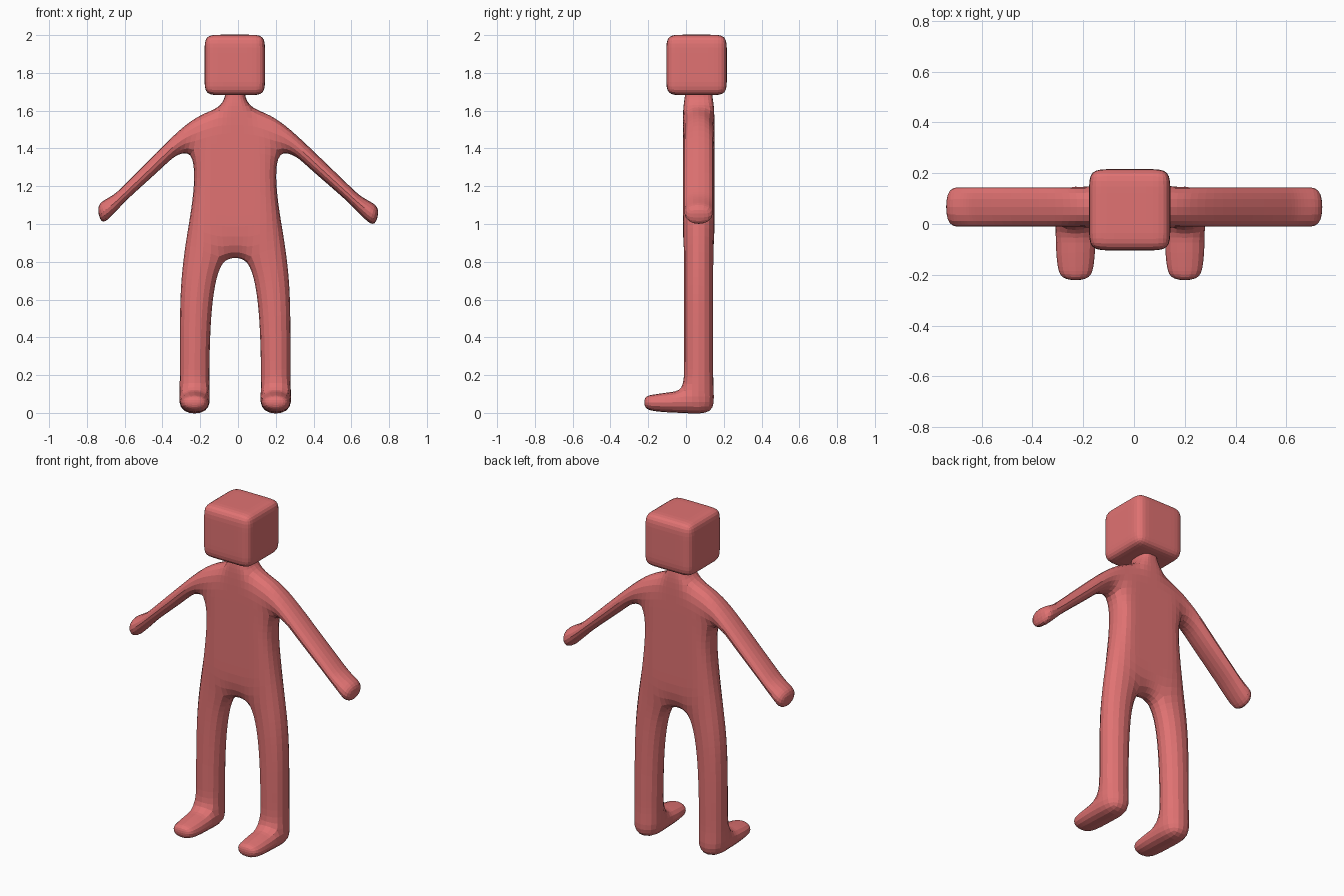
import bpy, bmesh
from mathutils import Vector

if "Cube" in bpy.data.objects:
    bpy.data.objects.remove(bpy.data.objects["Cube"])

CX, CY, HALF = -0.015, 0.067, 0.084   # body centre line and half thickness

skin = bpy.data.materials.new("coral_skin")
skin.diffuse_color = (0.75, 0.17, 0.17, 1)
skin.use_nodes = True
skin.node_tree.nodes["Principled BSDF"].inputs["Base Color"].default_value = skin.diffuse_color


def finish(bm, name):
    bmesh.ops.recalc_face_normals(bm, faces=bm.faces[:])
    mesh = bpy.data.meshes.new(name)
    bm.to_mesh(mesh)
    bm.free()
    mesh.materials.append(skin)
    ob = bpy.data.objects.new(name, mesh)
    bpy.context.collection.objects.link(ob)
    sub = ob.modifiers.new("rounding", 'SUBSURF')
    sub.levels = sub.render_levels = 2
    return ob


# Half outline in strips of point pairs (distance from centre line, height)
leg = [((0.13, -0.005), (0.30, -0.005)), ((0.13, 0.12), (0.30, 0.12)),
       ((0.13, 0.25), (0.30, 0.25)), ((0.123, 0.50), (0.30, 0.55)),
       ((0.10, 0.69), (0.293, 0.72)), ((0.062, 0.80), (0.272, 0.90))]
mid_top = [leg[-1], ((0.10, 1.05), (0.238, 1.07)), ((0.10, 1.25), (0.216, 1.25)),
           ((0.095, 1.43), (0.232, 1.385)), ((0.085, 1.62), (0.18, 1.59))]
centre = [((0, 0.815), mid_top[0][0]), ((0, 1.05), mid_top[1][0]),
          ((0, 1.25), mid_top[2][0]), ((0, 1.43), mid_top[3][0]),
          ((0, 1.625), mid_top[4][0]), ((0, 1.67), (0.052, 1.67)),
          ((0, 1.73), (0.056, 1.73))]
arm = [(mid_top[4][1], mid_top[3][1]), ((0.285, 1.515), (0.325, 1.355)),
       ((0.433, 1.367), (0.372, 1.305)), ((0.60, 1.198), (0.55, 1.147)),
       ((0.635, 1.163), (0.597, 1.10)), ((0.685, 1.135), (0.655, 1.035)),
       ((0.74, 1.105), (0.712, 0.982))]

# Body: flat sheet of quads, thickened, with feet pulled forward
bm = bmesh.new()
points = {}


def vert(p, side):
    u, z = p
    key = (round(u, 4), round(z, 4), side if u else 0)
    if key not in points:
        reach = max(0, (u - 0.3) / 0.4) if side > 0 and z > 0.95 else 0
        points[key] = bm.verts.new((CX + side * u + 0.03 * reach,
                                    CY - HALF, z - 0.012 * reach))
    return points[key]


feet = []
for side in (-1, 1):
    for strip in (leg, mid_top, centre, arm):
        for i, (a, b) in enumerate(zip(strip, strip[1:])):
            f = bm.faces.new([vert(p, side) for p in (a[0], a[1], b[1], b[0])])
            if strip is leg and i == 0:
                feet.append(f)

# Thicken: copy of the sheet behind, joined by side walls
front = bm.faces[:]
edges = [e for e in bm.edges if e.is_boundary]
back = {v: bm.verts.new(v.co + Vector((0, 2 * HALF, 0))) for v in bm.verts[:]}
for f in front:
    bm.faces.new([back[v] for v in reversed(f.verts)])
for e in edges:
    a, b = e.verts
    bm.faces.new((a, b, back[b], back[a]))
bmesh.ops.recalc_face_normals(bm, faces=bm.faces[:])

# Feet: (y, sole height, top height, width factor)
for face in feet:
    mid_x = face.calc_center_median().x
    for y, low, high, width in ((-0.09, -0.003, 0.115, 1.0),
                                (-0.175, 0.005, 0.10, 0.92),
                                (-0.225, 0.02, 0.092, 0.68)):
        face = bmesh.ops.extrude_discrete_faces(bm, faces=[face])["faces"][0]
        zc = face.calc_center_median().z
        for v in face.verts:
            v.co = (mid_x + (0.085 if v.co.x > mid_x else -0.085) * width,
                    y, high if v.co.z > zc else low)

# Heels sharpened, neck slimmed
for v in bm.verts:
    if v.co.z < 0.01 and v.co.y > CY:
        v.co.y += 0.012
        v.co.z -= 0.012
    if v.co.z > 1.64:
        v.co.y = CY + (v.co.y - CY) * 0.85
finish(bm, "body")

# Head: rounded block, three cells along each side
bm = bmesh.new()
bmesh.ops.create_cube(bm, size=2)
bmesh.ops.subdivide_edges(bm, edges=bm.edges[:], cuts=2, use_grid_fill=True)
for v in bm.verts:
    v.co = Vector([(c if abs(c) > 0.9 else c * 1.4) * 0.16 for c in v.co]) \
        + Vector((CX - 0.002, 0.056, 1.842))
finish(bm, "head")
